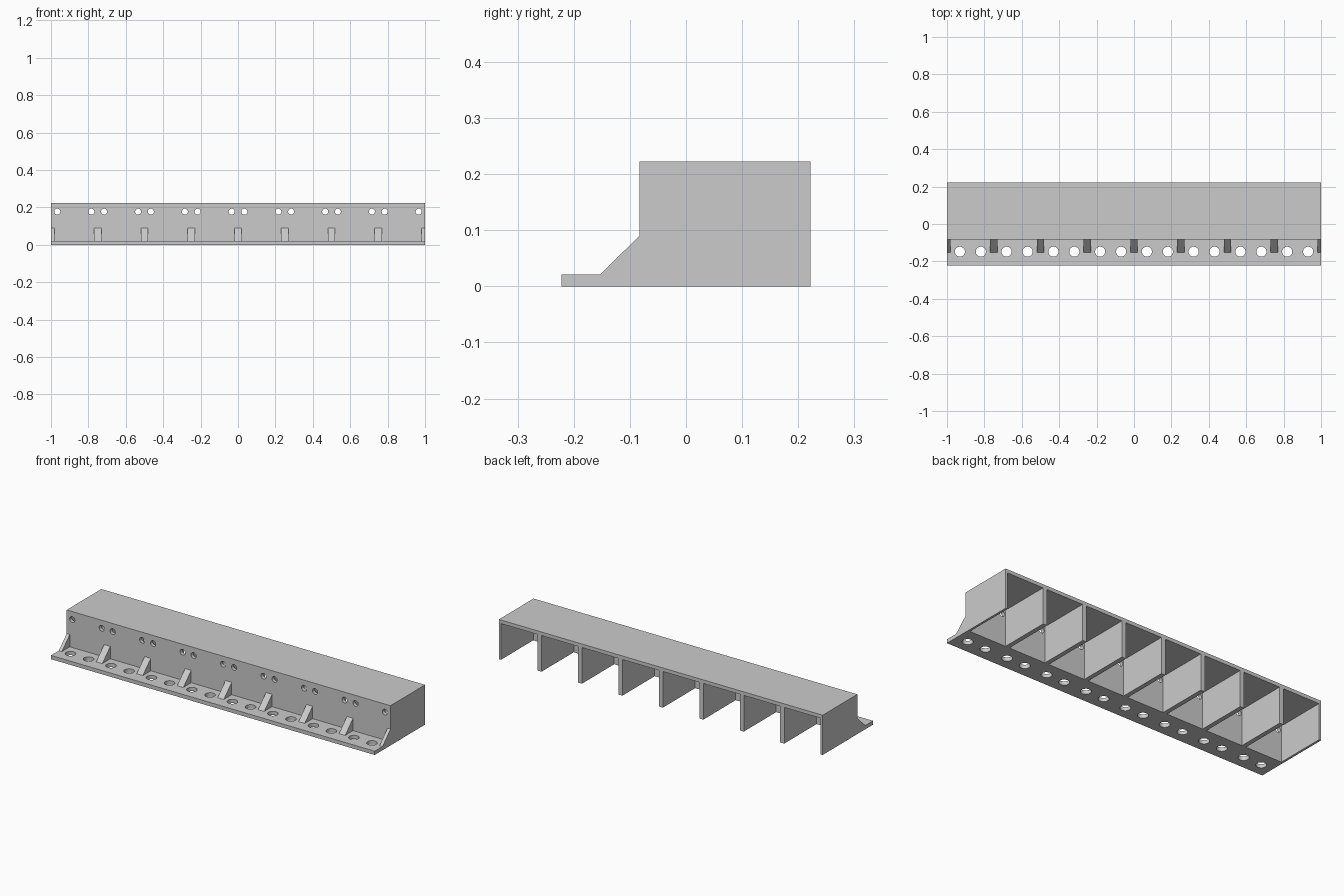
import bpy
import bmesh
from mathutils import Matrix

if "Cube" in bpy.data.objects:
    bpy.data.objects.remove(bpy.data.objects["Cube"])

BAYS, PITCH = 8, 0.25
FRONT, BACK, TOP = -0.083, 0.222, 0.222      # housing limits
FLANGE_Y, FLANGE_Z = -0.222, 0.021           # flange front edge and thickness
WALL, RIB = 0.02, 0.025                      # panel and rib thickness
centres = [-1 + PITCH * (i + 0.5) for i in range(BAYS)]

grey = bpy.data.materials.new("plain grey")
grey.diffuse_color = (0.6, 0.6, 0.6, 1)
grey.use_nodes = True
grey.node_tree.nodes["Principled BSDF"].inputs["Base Color"].default_value = grey.diffuse_color


def finish(name, bm):
    bmesh.ops.recalc_face_normals(bm, faces=bm.faces)
    mesh = bpy.data.meshes.new(name)
    bm.to_mesh(mesh)
    bm.free()
    mesh.materials.append(grey)
    obj = bpy.data.objects.new(name, mesh)
    bpy.context.collection.objects.link(obj)
    return obj


def prism(bm, profile, x0, x1):
    """Extrude a (y, z) outline along x."""
    face = bm.faces.new([bm.verts.new((x0, y, z)) for y, z in profile])
    out = bmesh.ops.extrude_face_region(bm, geom=[face])["geom"]
    moved = [v for v in out if isinstance(v, bmesh.types.BMVert)]
    bmesh.ops.translate(bm, verts=moved, vec=(x1 - x0, 0, 0))


def cylinder(bm, place, radius, depth, turn=Matrix()):
    bmesh.ops.create_cone(bm, cap_ends=True, segments=32, radius1=radius,
                          radius2=radius, depth=depth,
                          matrix=Matrix.Translation(place) @ turn)


# L-shaped rail: housing block with a front flange
bm = bmesh.new()
prism(bm, [(FLANGE_Y, 0), (BACK, 0), (BACK, TOP), (FRONT, TOP),
           (FRONT, FLANGE_Z), (FLANGE_Y, FLANGE_Z)], -1, 1)
rail = finish("ribbed_rail", bm)

# Cutters: bays open to the back and bottom, flange holes, wall holes
bays, flange_holes, wall_holes = bmesh.new(), bmesh.new(), bmesh.new()
upright = Matrix.Rotation(1.5707963, 4, 'X')
for c in centres:
    half = (PITCH - RIB) / 2
    y0, z1 = FRONT + WALL, TOP - WALL
    prism(bays, [(y0, -0.1), (0.4, -0.1), (0.4, z1), (y0, z1)], c - half, c + half)
    for side in (-1, 1):
        cylinder(flange_holes, (c + side * 0.056, -0.148, 0.01), 0.027, 0.1)
        cylinder(wall_holes, (c + side * 0.091, FRONT, 0.177), 0.016, 0.1, upright)

cutters = [finish("bay_cutter", bays), finish("flange_hole_cutter", flange_holes),
           finish("wall_hole_cutter", wall_holes)]
bpy.context.view_layer.objects.active = rail
rail.select_set(True)
for cutter in cutters:
    cutter.hide_render = True
    mod = rail.modifiers.new(cutter.name, 'BOOLEAN')
    mod.operation, mod.solver, mod.object = 'DIFFERENCE', 'EXACT', cutter
    bpy.ops.object.modifier_apply(modifier=mod.name)
    bpy.data.objects.remove(cutter)
bpy.ops.object.shade_smooth_by_angle(angle=0.6)

# Triangular gussets in line with the ribs, halved at both ends
for i in range(BAYS + 1):
    x = -1 + PITCH * i
    bm = bmesh.new()
    prism(bm, [(FRONT, FLANGE_Z), (FRONT, 0.09), (-0.153, FLANGE_Z)],
          max(-1, x - 0.019), min(1, x + 0.019))
    finish(f"gusset_{i + 1}", bm)
